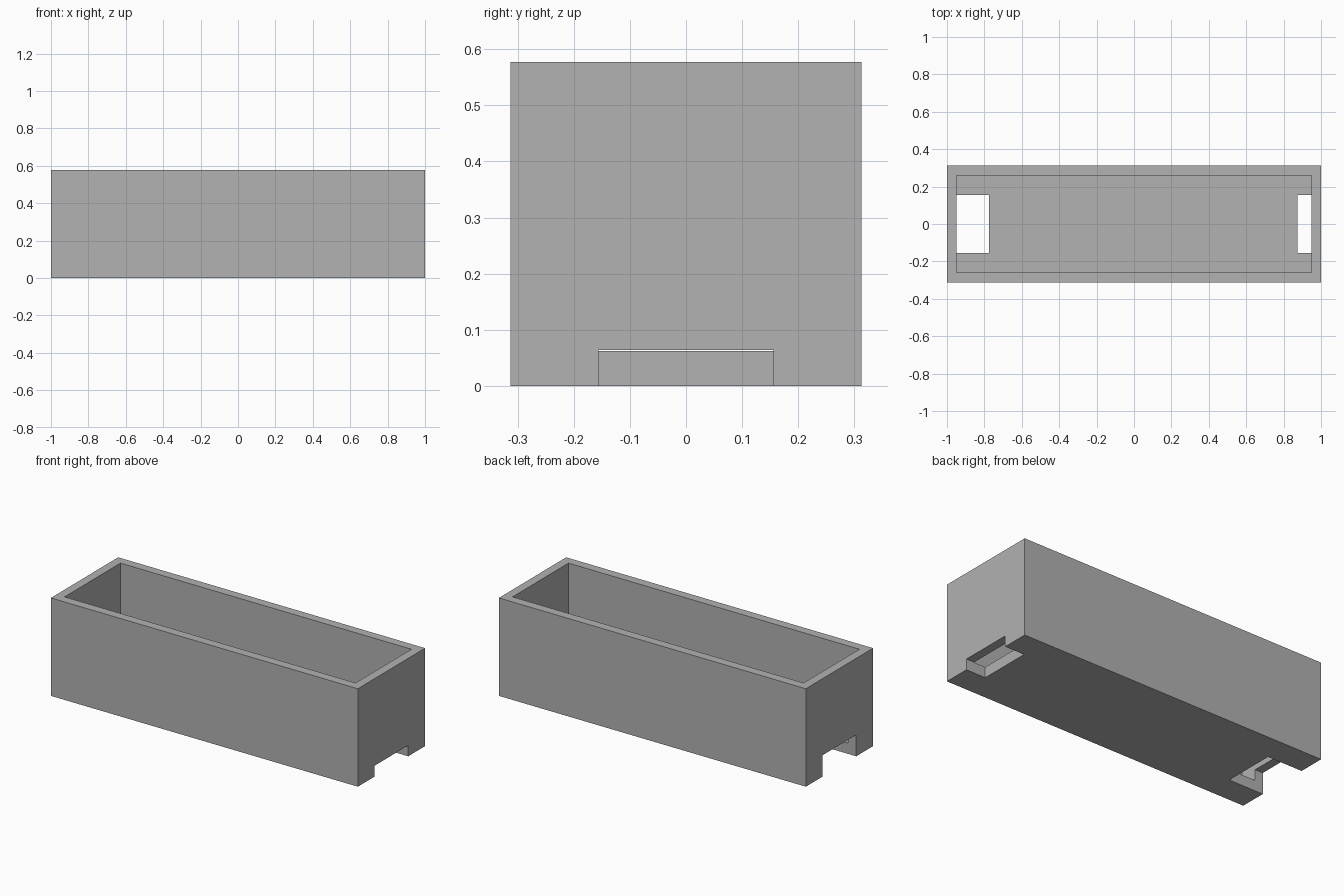
import bpy
from mathutils import Vector

default = bpy.data.objects.get("Cube")
if default:
    bpy.data.objects.remove(default, do_unlink=True)

# Overall sizes
HALF_X, HALF_Y, HEIGHT = 1.0, 0.313, 0.577
INNER_X, INNER_Y, FLOOR = 0.948, 0.26, 0.0625
SLOT_Y = 0.156

grey = bpy.data.materials.new("plain_grey")
grey.use_nodes = True
colour = (0.445, 0.445, 0.445, 1)
grey.diffuse_color = colour
grey.node_tree.nodes["Principled BSDF"].inputs["Base Color"].default_value = colour


def box(name, low, high):
    """Axis-aligned box between two corners."""
    low, high = Vector(low), Vector(high)
    bpy.ops.mesh.primitive_cube_add(size=1)
    obj = bpy.context.object
    obj.name = name
    for v in obj.data.vertices:
        v.co = (low + high) / 2 + v.co * (high - low)
    obj.data.materials.append(grey)
    return obj


def cut(target, cutter):
    """Subtract the cutter, then discard it."""
    cutter.hide_render = True
    mod = target.modifiers.new(cutter.name, "BOOLEAN")
    mod.operation = "DIFFERENCE"
    mod.solver = "EXACT"
    mod.object = cutter
    bpy.ops.object.select_all(action="DESELECT")
    bpy.context.view_layer.objects.active = target
    target.select_set(True)
    bpy.ops.object.modifier_apply(modifier=mod.name)
    bpy.data.objects.remove(cutter, do_unlink=True)


# Open trough
trough = box("trough", (-HALF_X, -HALF_Y, 0), (HALF_X, HALF_Y, HEIGHT))
cut(trough, box("cavity", (-INNER_X, -INNER_Y, FLOOR), (INNER_X, INNER_Y, HEIGHT + 0.2)))

# Shallow slot at one end, deeper and taller slot at the other
cut(trough, box("short_slot", (0.873, -SLOT_Y, -0.1), (1.1, SLOT_Y, 0.064)))
cut(trough, box("long_slot", (-1.1, -SLOT_Y, -0.1), (-0.774, SLOT_Y, 0.126)))
